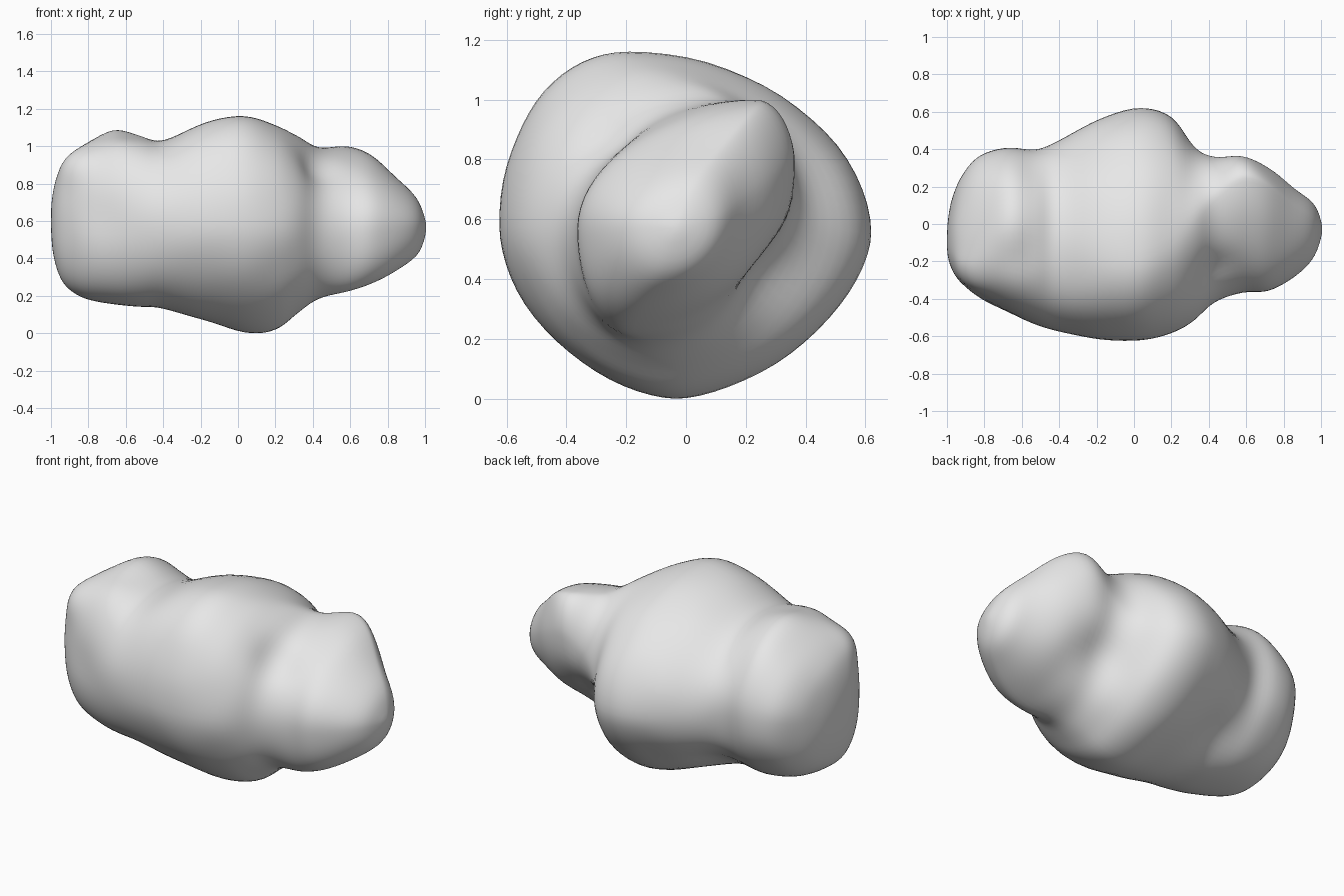
import bpy, bmesh, math
from mathutils import Vector, noise

cube = bpy.data.objects.get("Cube")
if cube:
    bpy.data.objects.remove(cube, do_unlink=True)

# Cross-sections along the length:
# x, front y, back y, bottom z, top z, y of top, y of bottom, z of back
SECTIONS = [
    (-1, -.09, -.09, .57, .57, -.09, -.09, .57),
    (-.995, -.17, .01, .46, .71, -.1, -.09, .58),
    (-.97, -.25, .14, .35, .84, -.13, -.1, .6),
    (-.92, -.32, .26, .25, .93, -.17, -.11, .62),
    (-.82, -.4, .37, .18, 1.01, -.13, -.12, .64),
    (-.67, -.475, .41, .15, 1.09, -.04, -.12, .64),
    (-.53, -.535, .4, .135, 1.06, -.06, -.12, .62),
    (-.4, -.575, .45, .13, 1.03, -.12, -.12, .59),
    (-.18, -.62, .57, .065, 1.13, -.18, -.08, .56),
    (.03, -.625, .625, 0, 1.165, -.2, -.04, .55),
    (.2, -.585, .575, .015, 1.11, -.12, -.04, .55),
    (.32, -.52, .42, .1, 1.05, 0, -.06, .6),
    (.43, -.42, .36, .18, .99, .13, -.11, .7),
    (.58, -.365, .365, .22, 1, .24, -.18, .79),
    (.72, -.36, .3, .265, .95, .2, -.17, .73),
    (.86, -.28, .19, .34, .82, .09, -.12, .65),
    (.97, -.17, .1, .43, .7, .01, -.06, .59),
    (1.015, -.03, -.03, .57, .57, -.03, -.03, .57),
]
FRONT_Z = .57
# Local hollows and knobs: centre, radius, push along the surface normal
FEATURES = [
    ((-.65, -.18, 1.03), .12, -.025),
    ((-.87, -.3, .9), .11, .025),
    ((.46, -.27, .89), .12, -.035),
    ((.43, .25, .42), .16, -.05),
    ((-.38, .25, .22), .18, -.035),
]
STEPS, AROUND = 5, 72


def blend(a, b, c, d, t):
    """Smooth interpolation from b to c."""
    return b + .5 * t * (c - a + t * (2*a - 5*b + 4*c - d + t * (3*(b - c) + d - a)))


def ramp(x, start, end):
    return min(max((x - start) / (end - start), 0), 1)


def ring(s):
    """Closed outline of four superellipse quarters, sharper or fuller along the length."""
    x, front, back, low, high, top_y, low_y, back_z = s
    mid, right = ramp(x, -.6, -.1), ramp(x, .2, .5)
    points = []
    for i in range(AROUND):
        a = math.tau * i / AROUND
        c, n = math.cos(a), math.sin(a)
        side, side_z = (back, back_z) if c >= 0 else (front, FRONT_Z)
        end, end_y = (high, top_y) if n >= 0 else (low, low_y)
        if n >= 0:
            e = 1.05 if c >= 0 else .82 + .16 * mid + .07 * right
        else:
            e = .9 + .3 * mid - .2 * right if c >= 0 else .92 + .21 * mid - .18 * right
        points.append(Vector((x, end_y + (side - end_y) * abs(c) ** e,
                              side_z + (end - side_z) * abs(n) ** e)))
    return points


# Loft the sections into one closed skin
rows = []
last = len(SECTIONS) - 1
for i in range(last):
    near = [SECTIONS[min(max(i + j, 0), last)] for j in (-1, 0, 1, 2)]
    for j in range(STEPS):
        rows.append([blend(*v, j / STEPS) for v in zip(*near)])
rows.append(SECTIONS[last])

bm = bmesh.new()
loops = [[bm.verts.new(p) for p in ring(r)] for r in rows]
for a, b in zip(loops, loops[1:]):
    for i in range(AROUND):
        j = (i + 1) % AROUND
        bm.faces.new((a[i], a[j], b[j], b[i]))
bmesh.ops.remove_doubles(bm, verts=bm.verts, dist=.0005)
bmesh.ops.recalc_face_normals(bm, faces=bm.faces)
for _ in range(4):
    bmesh.ops.smooth_vert(bm, verts=bm.verts, factor=.5,
                          use_axis_x=True, use_axis_y=True, use_axis_z=True)
bm.normal_update()

# Hollows, knobs and gentle unevenness
moves = []
for v in bm.verts:
    push = .006 * noise.noise(v.co * 4)
    for centre, radius, amount in FEATURES:
        push += amount * math.exp(-((v.co - Vector(centre)).length / radius) ** 2)
    moves.append(v.normal * push)
for v, move in zip(bm.verts, moves):
    v.co += move

# Rest on the ground
floor = min(v.co.z for v in bm.verts)
bmesh.ops.translate(bm, verts=bm.verts, vec=(0, 0, -floor))

mesh = bpy.data.meshes.new("rock_body")
bm.to_mesh(mesh)
bm.free()
rock = bpy.data.objects.new("rock_body", mesh)
bpy.context.collection.objects.link(rock)
for p in mesh.polygons:
    p.use_smooth = True

# Plain grey stone
stone = bpy.data.materials.new("grey_stone")
stone.use_nodes = True
colour = (.8, .8, .8, 1)
stone.diffuse_color = colour
stone.node_tree.nodes["Principled BSDF"].inputs["Base Color"].default_value = colour
mesh.materials.append(stone)
